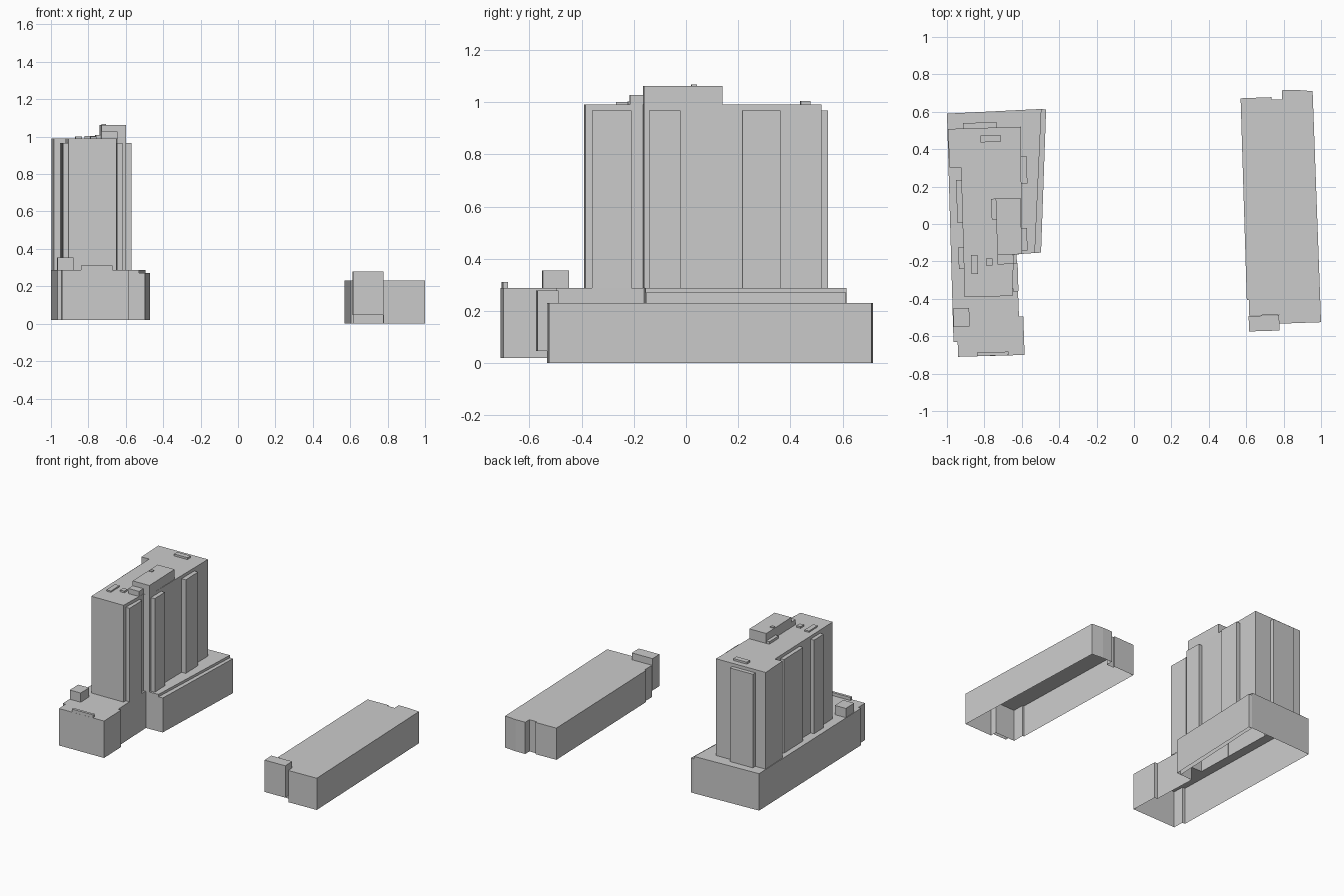
import bpy, bmesh
from math import sin, cos, radians

if "Cube" in bpy.data.objects:
    bpy.data.objects.remove(bpy.data.objects["Cube"])

TILT = radians(1.7)  # both plots are turned slightly off the grid


def shell(name, pts, z0, z1, hole=None, open_side=False):
    """Upright walls plus a flat roof, open below.
    hole leaves an opening in the roof; open_side drops the last wall."""
    bm = bmesh.new()
    low = [bm.verts.new((x, y, z0)) for x, y in pts]
    top = [bm.verts.new((x, y, z1)) for x, y in pts]
    n = len(pts)
    for i in range(n - 1 if open_side else n):
        j = (i + 1) % n
        bm.faces.new((low[i], low[j], top[j], top[i]))
    if hole:
        ring = [bm.verts.new((x, y, z1)) for x, y in hole]
        edges = []
        for loop in (top, ring):
            for a, b in zip(loop, loop[1:] + loop[:1]):
                edges.append(bm.edges.get((a, b)) or bm.edges.new((a, b)))
        bmesh.ops.triangle_fill(bm, edges=edges, use_beauty=True,
                                use_dissolve=False, normal=(0, 0, 1))
    else:
        bm.faces.new(top)
    bmesh.ops.recalc_face_normals(bm, faces=bm.faces[:])
    roof = max(bm.faces, key=lambda f: abs(f.normal.z))
    if roof.normal.z < 0:
        bmesh.ops.reverse_faces(bm, faces=bm.faces[:])
    mesh = bpy.data.meshes.new(name)
    bm.to_mesh(mesh)
    bm.free()
    obj = bpy.data.objects.new(name, mesh)
    bpy.context.collection.objects.link(obj)
    return obj


def rect(x0, x1, y0, y1, start=0):
    """Tilted rectangle; start rotates the corner order so the last side varies."""
    cx, cy, w, d = (x0 + x1) / 2, (y0 + y1) / 2, (x1 - x0) / 2, (y1 - y0) / 2
    c, s = cos(TILT), sin(TILT)
    pts = [(cx + a * w * c - b * d * s, cy + a * w * s + b * d * c)
           for a, b in ((-1, -1), (1, -1), (1, 1), (-1, 1))]
    return pts[start:] + pts[:start]


# Tall building: tower footprint, shared with the opening in the podium roof
tower = [(-0.905, -0.39), (-0.65, -0.385), (-0.643, -0.165), (-0.60, -0.16),
         (-0.605, 0.52), (-0.996, 0.508), (-0.985, 0.30), (-0.925, 0.303)]
podium = [(-0.94, -0.71), (-0.585, -0.70), (-0.592, -0.495), (-0.615, -0.495),
          (-0.628, -0.16), (-0.53, -0.155), (-0.495, 0.615), (-1.0, 0.59),
          (-0.965, -0.63), (-0.943, -0.63)]
shell("podium", podium, 0.02, 0.288, hole=tower)
shell("tower", tower, 0.288, 0.99)

# Lower ledge along the east side of the podium
shell("podium_ledge", [(-0.53, -0.155), (-0.497, -0.153), (-0.47, 0.612),
                       (-0.495, 0.615)], 0.02, 0.27, open_side=True)

# Projecting bays on the tower walls (last side left open against the wall)
bays = [
    ("east_bay_north", (-0.605, -0.572, 0.215, 0.362), 0),
    ("east_bay_middle", (-0.602, -0.571, -0.142, -0.022), 0),
    ("east_bay_south", (-0.65, -0.62, -0.36, -0.21), 0),
    ("west_bay_north", (-0.948, -0.917, 0.005, 0.235), 2),
    ("west_bay_south", (-0.938, -0.908, -0.24, -0.125), 2),
    ("north_bay", (-0.915, -0.735, 0.513, 0.542), 1),
]
for name, r, start in bays:
    shell(name, rect(*r, start=start), 0.288, 0.967, open_side=True)

# Rooftop volumes: x0, x1, y0, y1, bottom, top
rooftop = [
    ("penthouse", (-0.735, -0.603, -0.163, 0.138), 0.99, 1.062),
    ("penthouse_step", (-0.73, -0.645, -0.215, -0.163), 0.99, 1.027),
    ("penthouse_side", (-0.762, -0.737, 0.025, 0.135), 0.99, 1.008),
    ("penthouse_vent", (-0.73, -0.705, 0.02, 0.042), 1.062, 1.068),
    ("roof_unit_long", (-0.87, -0.835, -0.268, -0.165), 0.99, 1.0),
    ("roof_unit_small", (-0.79, -0.757, -0.223, -0.185), 0.99, 1.002),
    ("roof_unit_north", (-0.82, -0.713, 0.438, 0.475), 0.99, 1.004),
    ("podium_roof_hut", (-0.966, -0.88, -0.55, -0.45), 0.288, 0.355),
    ("podium_front_parapet", (-0.84, -0.672, -0.704, -0.685), 0.288, 0.31),
]
for name, r, z0, z1 in rooftop:
    shell(name, rect(*r), z0, z1)

# Low building with notched ends
hall = [(0.615, -0.49), (0.775, -0.485), (0.777, -0.533), (1.0, -0.525),
        (0.955, 0.71), (0.865, 0.717), (0.79, 0.715), (0.791, 0.665),
        (0.735, 0.665), (0.735, 0.678), (0.57, 0.672), (0.603, -0.405),
        (0.615, -0.405)]
shell("low_hall", hall, 0.0, 0.23)
shell("hall_entrance_block", rect(0.614, 0.777, -0.572, -0.49), 0.047, 0.278)
